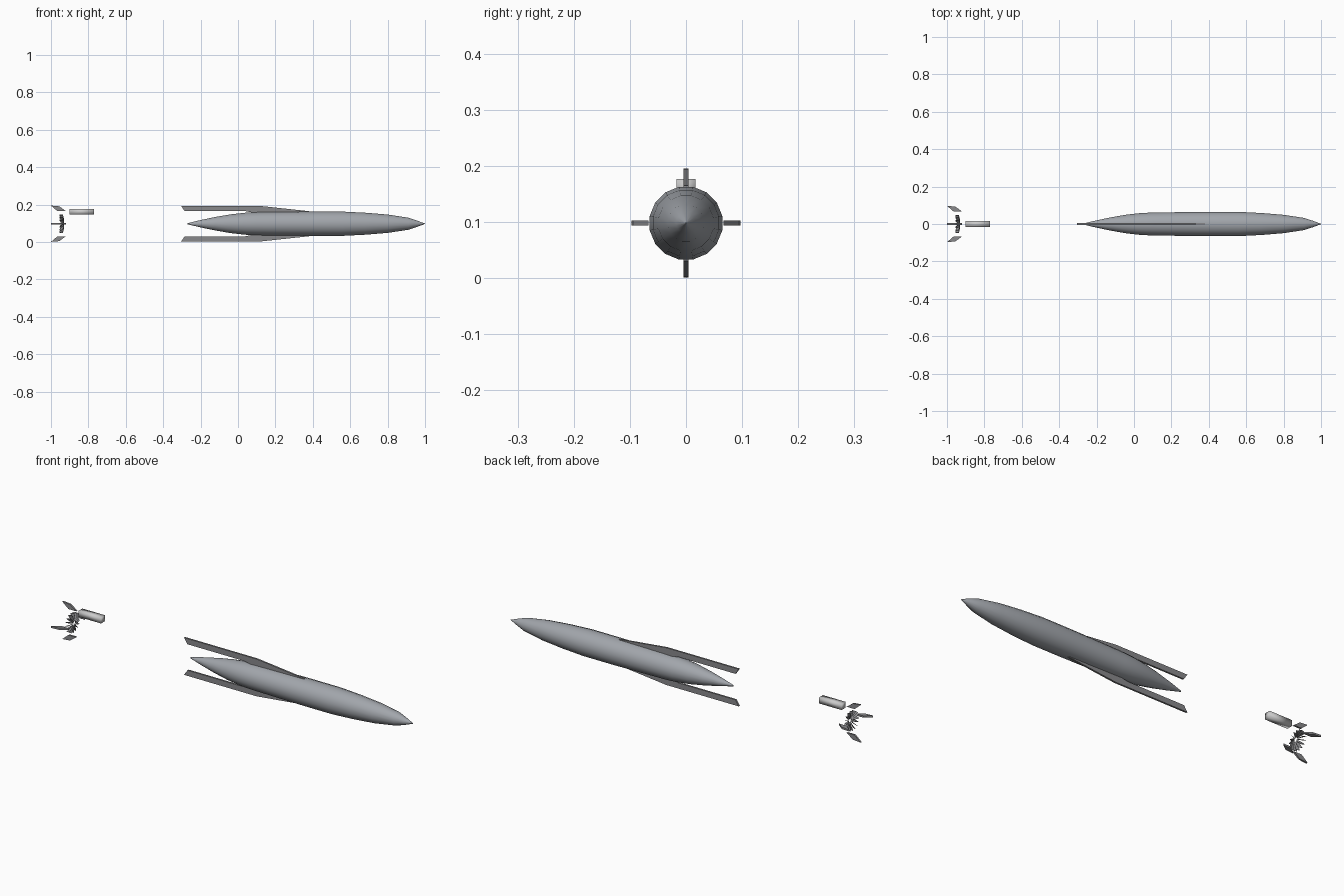
import bpy, bmesh
from math import pi, cos, sin
from mathutils import Matrix, Vector

if "Cube" in bpy.data.objects:
    bpy.data.objects.remove(bpy.data.objects["Cube"])

CZ = 0.098  # height of the long axis


def paint(name, color):
    m = bpy.data.materials.new(name)
    m.diffuse_color = (*color, 1)
    m.use_nodes = True
    m.node_tree.nodes["Principled BSDF"].inputs["Base Color"].default_value = m.diffuse_color
    return m


HULL = paint("hull_grey", (0.36, 0.38, 0.41))
DARK = paint("dark_grey", (0.25, 0.25, 0.26))


def finish(name, bm, smooth=None, mat=None):
    bmesh.ops.recalc_face_normals(bm, faces=bm.faces)
    me = bpy.data.meshes.new(name)
    bm.to_mesh(me)
    bm.free()
    if mat:
        me.materials.append(mat)
    ob = bpy.data.objects.new(name, me)
    bpy.context.collection.objects.link(ob)
    if smooth:
        bpy.context.view_layer.objects.active = ob
        ob.select_set(True)
        bpy.ops.object.shade_smooth_by_angle(angle=smooth)
        ob.select_set(False)
    return ob


def bridge(bm, rings):
    """Skin a list of vertex rings and cap both ends."""
    for a, b in zip(rings, rings[1:]):
        n = len(a)
        for i in range(n):
            j = (i + 1) % n
            bm.faces.new((a[i], a[j], b[j], b[i]))
    bm.faces.new(rings[0])
    bm.faces.new(rings[-1])


def lathe(name, profile, sides, mat):
    """Surface of revolution about the long axis, flat side up."""
    bm = bmesh.new()
    angles = [2 * pi * (i + 0.5) / sides + pi / 2 for i in range(sides)]
    bridge(bm, [[bm.verts.new((x, r * cos(a), CZ + r * sin(a))) for a in angles]
                for x, r in profile])
    return finish(name, bm, 0.7, mat)


def plate(name, outline, thick, angle):
    """Flat fin from (x, radius) outline, turned about the long axis."""
    bm = bmesh.new()
    bridge(bm, [[bm.verts.new((x, y, r)) for x, r in outline] for y in (-thick / 2, thick / 2)])
    bm.transform(Matrix.Translation((0, 0, CZ)) @ Matrix.Rotation(angle, 4, 'X'))
    return finish(name, bm, None, DARK)


# Main hull
lathe("body", [(-0.27, 0.003), (-0.2, 0.02), (-0.12, 0.037), (-0.04, 0.051),
               (0.04, 0.06), (0.1, 0.0625), (0.25, 0.0645), (0.4, 0.066), (0.56, 0.066),
               (0.68, 0.06), (0.8, 0.05), (0.91, 0.033), (0.955, 0.018), (1.0, 0.001)], 16, HULL)

# Long strakes above and below
for k, n in enumerate(("upper_strake", "lower_strake")):
    plate(n, [(-0.305, 0.096), (0.11, 0.096), (0.38, 0.067), (0.38, 0.055),
              (0.1, 0.055), (0.04, 0.067), (-0.285, 0.067)], 0.009, k * pi)

# Four swept tail fins
for k in range(4):
    plate(f"tail_fin_{k + 1}", [(-1.0, 0.097), (-0.955, 0.093),
                                (-0.92, 0.067), (-0.965, 0.067)], 0.009, k * pi / 2)

# Fan of thin pitched blades
bm = bmesh.new()
for i in range(16):
    rot = Matrix.Translation((-0.94, 0, CZ)) @ Matrix.Rotation(2 * pi * i / 16, 4, 'X')
    rows = []
    for r, w, p, dx in ((0.012, 0.006, 0.9, 0.005), (0.03, 0.010, 0.65, 0.0),
                        (0.049, 0.010, 0.45, -0.006)):
        row = []
        for s, t in ((-1, -1), (1, -1), (1, 1), (-1, 1)):
            a, b = s * w, t * 0.0008
            row.append(bm.verts.new(rot @ Vector((dx + a * cos(p) - b * sin(p),
                                                  a * sin(p) * 0.6 + b * cos(p), r))))
        rows.append(row)
    bridge(bm, rows)
finish("fan_blades", bm, None, DARK)

# Box canister ahead of the fan, softly shaded
bm = bmesh.new()
bmesh.ops.create_cube(bm, size=1, matrix=Matrix.Translation((-0.835, 0, 0.162))
                      @ Matrix.Diagonal((0.13, 0.033, 0.03, 1)))
finish("canister", bm, pi)
